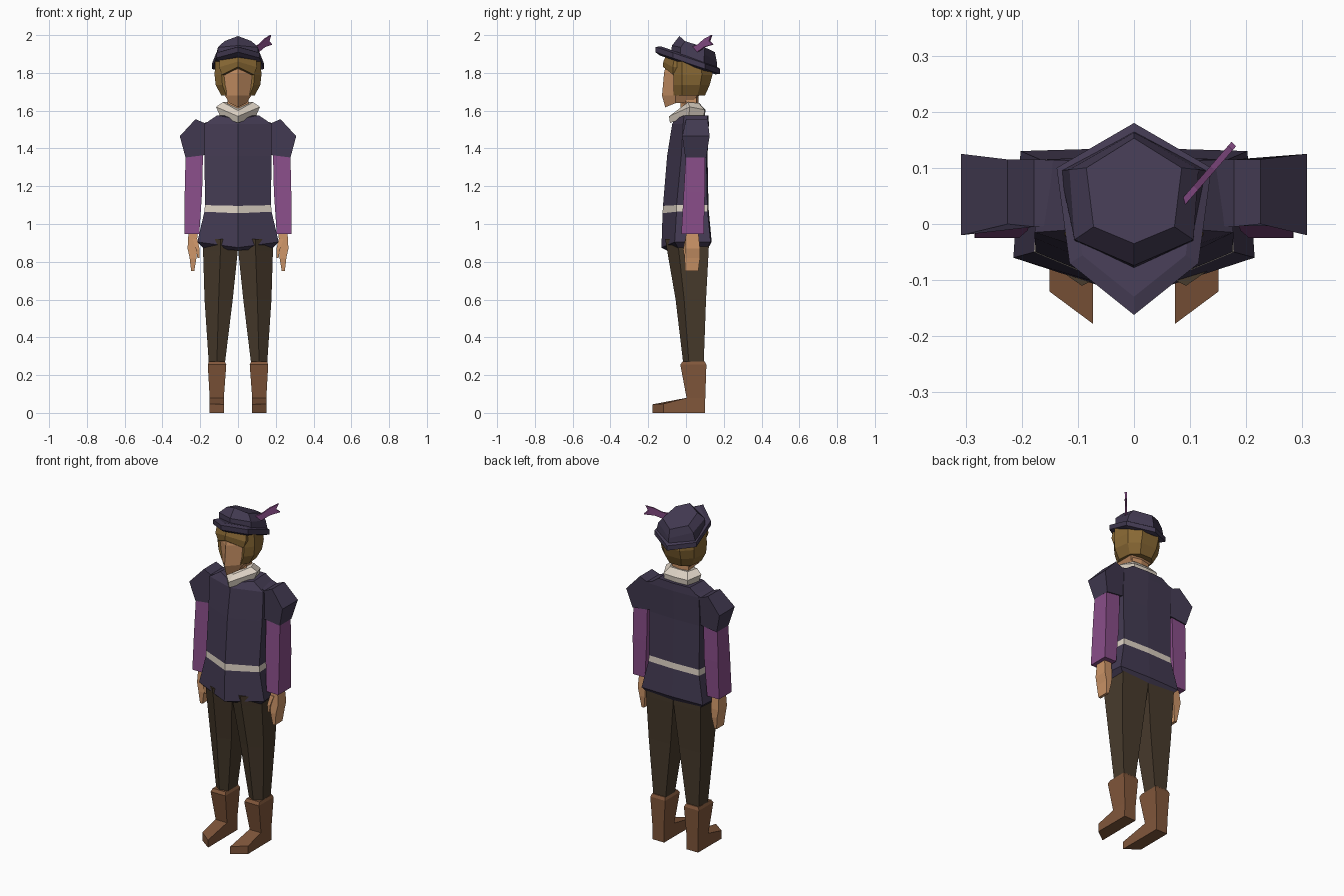
import bpy
import bmesh

default_cube = bpy.data.objects.get("Cube")
if default_cube:
    bpy.data.objects.remove(default_cube, do_unlink=True)


def material(name, colour):
    mat = bpy.data.materials.new(name)
    mat.use_nodes = True
    mat.diffuse_color = (*colour, 1)
    mat.node_tree.nodes["Principled BSDF"].inputs["Base Color"].default_value = (*colour, 1)
    return mat


navy = material("navy cloth", (.055, .042, .083))
purple = material("purple cloth", (.25, .075, .25))
brown = material("dark brown cloth", (.064, .043, .025))
leather = material("brown leather", (.22, .095, .044))
skin = material("skin", (.6, .295, .135))
blond = material("dark blond hair", (.25, .14, .035))
cream = material("cream linen", (.72, .64, .55))


def loft(name, rings, *mats, side=1):
    """Skin a closed flat-shaded solid through rings of (x, y, z) points."""
    bm = bmesh.new()
    loops = [[bm.verts.new((x * side, y, z)) for x, y, z in ring] for ring in rings]
    count = len(loops[0])
    for low, high in zip(loops, loops[1:]):
        for i in range(count):
            j = (i + 1) % count
            bm.faces.new((low[i], low[j], high[j], high[i]))
    bm.faces.new(loops[0])
    bm.faces.new(loops[-1])
    bmesh.ops.recalc_face_normals(bm, faces=bm.faces)
    mesh = bpy.data.meshes.new(name)
    bm.to_mesh(mesh)
    bm.free()
    for mat in mats:
        mesh.materials.append(mat)
    obj = bpy.data.objects.new(name, mesh)
    bpy.context.collection.objects.link(obj)
    return obj


def symmetric(half):
    """Complete a half ring running from front centre to back centre."""
    return half + [(-x, y, z) for x, y, z in reversed(half) if x > 0]


def box_ring(z, x0, x1, y0, y1):
    return [(x0, y0, z), (x1, y0, z), (x1, y1, z), (x0, y1, z)]


# Doublet with a pointed front and a flared hem
def body_ring(z, width, front, corner, back, drop=0):
    return symmetric([(0, front, z - drop), (width, corner, z),
                      (width * .94, back, z), (0, back + .006, z)])


doublet = loft("doublet", [
    body_ring(.87, .18, -.1, -.04, .11, .01),
    body_ring(.905, .215, -.13, -.06, .13, .03),
    body_ring(1.065, .178, -.124, -.05, .115, .008),
    body_ring(1.1, .175, -.122, -.05, .113, .004),
    body_ring(1.36, .177, -.1, -.025, .108),
    body_ring(1.53, .177, -.073, -.015, .115),
    body_ring(1.575, .11, -.058, -.01, .113, .02),
], navy, cream)
for face in doublet.data.polygons:
    if 1.06 < face.center.z < 1.1 and abs(face.normal.z) < .5:
        face.material_index = 1  # belt band

# Ruffled collar
loft("collar", [
    symmetric([(0, -.085, 1.535), (.095, .015, 1.57), (.075, .095, 1.565), (0, .1, 1.565)]),
    symmetric([(0, -.09, 1.57), (.116, .02, 1.62), (.08, .098, 1.605), (0, .103, 1.605)]),
    symmetric([(0, -.045, 1.6), (.08, .01, 1.645), (.058, .068, 1.64), (0, .07, 1.64)]),
], cream)


# Neck and head with a ridged face
def head_ring(z, width, front, corner, back, drop=0):
    return symmetric([(0, front, z - drop), (width, corner, z), (width, back, z), (0, back + .01, z)])


loft("neck", [head_ring(z, .055, -.03, 0, .055) for z in (1.58, 1.72)], skin)
loft("head", [
    head_ring(1.64, .045, -.11, -.055, .03, .022),
    head_ring(1.68, .07, -.127, -.055, .06),
    head_ring(1.8, .08, -.116, -.06, .07),
    head_ring(1.87, .07, -.1, -.05, .07),
], skin)


# Hair around the back and sides, plus a parted fringe
def hair_ring(z, width, back):
    return symmetric([(0, -.045, z), (width * .7, -.066, z), (width, -.02, z),
                      (width * .9, back * .6, z), (width * .45, back, z), (0, back, z)])


loft("hair", [hair_ring(1.68, .088, .1), hair_ring(1.735, .118, .125),
              hair_ring(1.79, .124, .14), hair_ring(1.87, .12, .13)], blond)
loft("fringe", [
    head_ring(1.79, .084, -.122, -.068, 0, -.042),
    head_ring(1.83, .1, -.12, -.07, 0, -.03),
    head_ring(1.89, .095, -.105, -.06, 0),
], blond)


# Tilted cap: brim and folded crown
def brim_ring(scale, lift):
    outline = [(0, -.162), (.115, -.07), (.138, .1), (0, .18)]
    return symmetric([(x * scale, y * scale, 1.865 + lift - .34 * y * scale) for x, y in outline])


loft("cap_brim", [brim_ring(.86, -.02), brim_ring(1, -.01), brim_ring(1, .018),
                  brim_ring(.8, .03)], navy)
loft("cap_crown", [
    symmetric([(0, -.078, 1.92), (.106, -.03, 1.89), (.132, .095, 1.84), (0, .165, 1.82)]),
    symmetric([(0, -.074, 1.945), (.106, -.028, 1.935), (.115, .097, 1.9), (0, .163, 1.86)]),
    symmetric([(0, -.035, 1.995), (.072, -.005, 1.968), (.085, .1, 1.935), (0, .153, 1.91)]),
], navy)

# Notched feather, a thin upright plate on the cap's left
feather = [(.078, 1.935), (.11, 1.95), (.14, 1.98), (.172, 2), (.163, 1.968),
           (.178, 1.95), (.14, 1.937), (.095, 1.9)]
loft("feather", [[(x + t, .03 + (x - .08) * 1.15 - t, z) for x, z in feather]
                 for t in (-.004, .004)], purple)


# Limbs
def leg_ring(z, inner, outer, front, back):
    depth = back - front
    return [((inner + outer) * .5, front, z), (outer, front + depth * .28, z),
            (outer * .97, back, z), (inner, back, z), (inner, front + depth * .2, z)]


for label, side in (("left", 1), ("right", -1)):
    # Puffed shoulder: front silhouette swept from its front to its back
    puff = [(.1, 1.56, 0, .113), (.178, 1.535, -.005, .115), (.225, 1.555, 0, .115),
            (.308, 1.465, -.02, .125), (.278, 1.352, -.004, .107),
            (.175, 1.365, -.004, .105), (.12, 1.4, 0, .1)]
    loft(label + "_shoulder_puff", [[(x, front, z) for x, z, front, back in puff],
                                    [(x, back, z) for x, z, front, back in puff]],
         navy, side=side)
    loft(label + "_sleeve", [
        box_ring(1.38, .185, .277, 0, .1),
        box_ring(1.17, .19, .282, -.012, .1),
        box_ring(.948, .205, .284, -.025, .094),
    ], purple, side=side)

    # Hand with a separate thumb
    loft(label + "_hand", [
        box_ring(.96, .215, .262, 0, .065),
        box_ring(.87, .217, .267, -.005, .074),
        box_ring(.82, .22, .256, -.008, .074),
        box_ring(.75, .232, .248, -.004, .065),
    ], skin, side=side)
    loft(label + "_thumb", [
        box_ring(.92, .215, .24, -.005, .03),
        box_ring(.865, .203, .222, -.015, .015),
        box_ring(.82, .203, .215, -.01, .01),
    ], skin, side=side)

    loft(label + "_leg", [
        leg_ring(.92, 0, .186, -.11, .122),
        leg_ring(.86, .001, .185, -.1, .12),
        leg_ring(.6, .028, .177, -.055, .106),
        leg_ring(.24, .072, .153, -.012, .093),
    ], brown, side=side)

    # Boot shaft and angled foot
    loft(label + "_boot_shaft", [
        box_ring(0, .074, .15, 0, .1),
        box_ring(.08, .075, .15, .003, .102),
        box_ring(.255, .062, .16, -.03, .108),
        box_ring(.272, .07, .154, -.018, .1),
    ], leather, side=side)
    sole = [(.074, .02, .083), (.15, .02, .083), (.151, -.12, .048), (.073, -.178, .045)]
    loft(label + "_foot", [[(x, y, 0) for x, y, top in sole], sole], leather, side=side)
